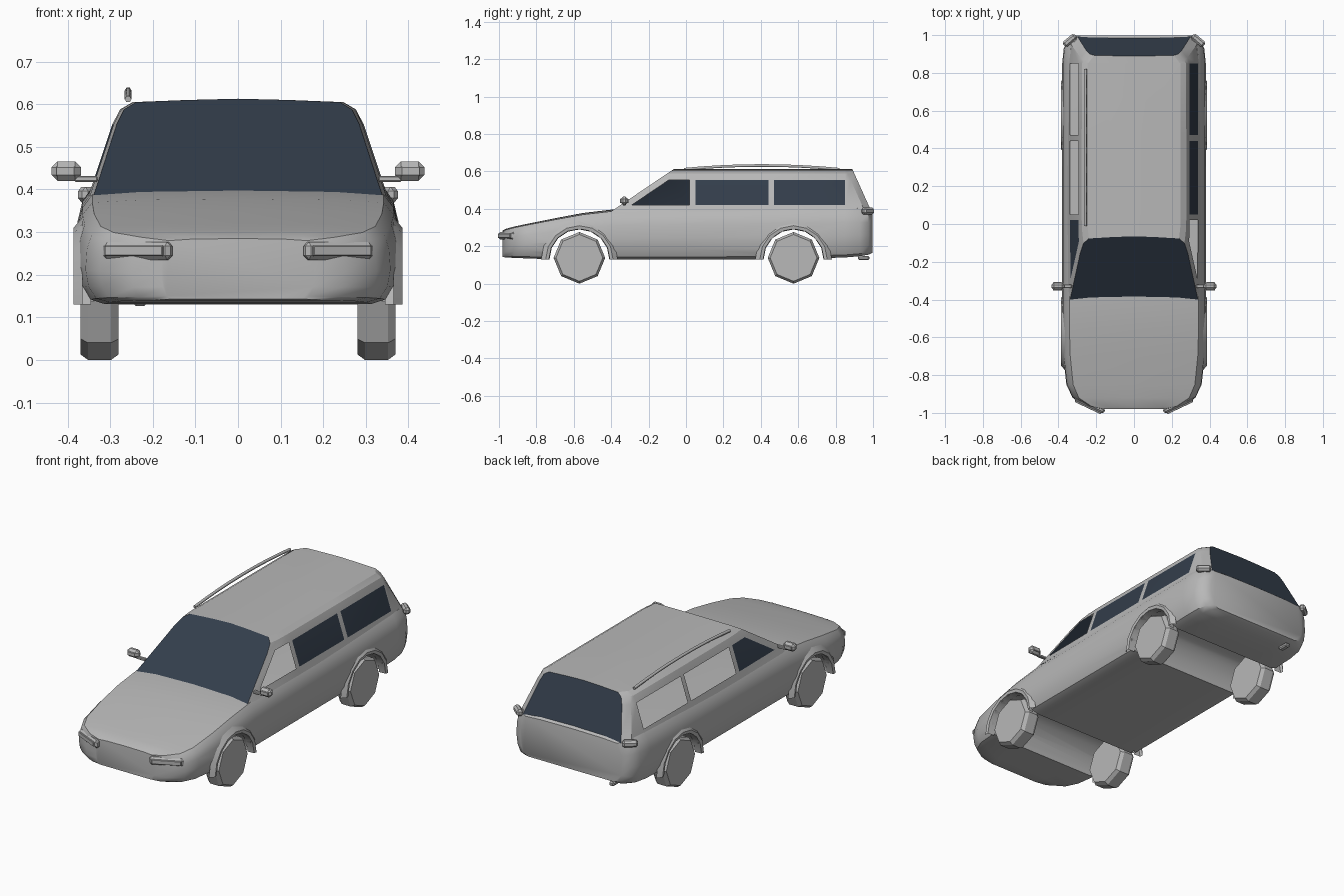
import bpy, bmesh, math
from mathutils import Matrix, Vector

if "Cube" in bpy.data.objects:
    bpy.data.objects.remove(bpy.data.objects["Cube"])


def material(name, r, g, b):
    m = bpy.data.materials.new(name)
    m.use_nodes = True
    m.diffuse_color = (r, g, b, 1)
    m.node_tree.nodes["Principled BSDF"].inputs["Base Color"].default_value = (r, g, b, 1)
    return m


GREY = material("body grey", 0.48, 0.48, 0.48)
GLASS = material("dark glass", 0.033, 0.047, 0.07)


def finish(bm, name, mats=(GREY,), angle=30):
    bmesh.ops.recalc_face_normals(bm, faces=bm.faces)
    mesh = bpy.data.meshes.new(name)
    bm.to_mesh(mesh)
    bm.free()
    ob = bpy.data.objects.new(name, mesh)
    bpy.context.collection.objects.link(ob)
    for m in mats:
        mesh.materials.append(m)
    smooth(ob, angle)
    return ob


def smooth(ob, angle):
    bpy.ops.object.select_all(action='DESELECT')
    bpy.context.view_layer.objects.active = ob
    ob.select_set(True)
    if angle:
        bpy.ops.object.shade_smooth_by_angle(angle=math.radians(angle))


def loft(bm, rings, closed):
    """Bridge equal-length rings of points; returns vertex rows."""
    rows = [[bm.verts.new(p) for p in ring] for ring in rings]
    n = len(rows[0])
    for a, b in zip(rows, rows[1:]):
        for i in range(n if closed else n - 1):
            j = (i + 1) % n
            bm.faces.new((a[i], a[j], b[j], b[i]))
    return rows


def block(name, size, loc, turn=0, bevel=0.01):
    bm = bmesh.new()
    bmesh.ops.create_cube(bm, size=1)
    bmesh.ops.scale(bm, vec=size, verts=bm.verts)
    bmesh.ops.bevel(bm, geom=bm.edges[:], offset=bevel, segments=1, affect='EDGES')
    bm.transform(Matrix.Translation(loc) @ Matrix.Rotation(turn, 4, 'Z'))
    return finish(bm, name, angle=0)


# Lower body: stations of y, half width, bottom, top
STATIONS = [(-0.98, 0.18, 0.143, 0.285), (-0.965, 0.25, 0.14, 0.293), (-0.92, 0.325, 0.138, 0.305),
            (-0.85, 0.358, 0.135, 0.32), (-0.7, 0.375, 0.13, 0.35), (-0.55, 0.38, 0.13, 0.378),
            (-0.38, 0.38, 0.13, 0.398), (0, 0.38, 0.13, 0.405), (0.5, 0.38, 0.13, 0.412),
            (0.85, 0.38, 0.14, 0.415), (0.93, 0.372, 0.147, 0.412), (0.975, 0.35, 0.155, 0.408),
            (0.998, 0.31, 0.165, 0.39)]
# Half section: fraction of width, fraction of height
SECTION = [(0, 0), (0.5, 0), (0.84, 0), (0.93, 0.05), (0.98, 0.2), (1, 0.42), (0.99, 0.68),
           (0.96, 0.85), (0.9, 0.965), (0.6, 0.99), (0, 1)]
bm = bmesh.new()
rings = []
for y, w, lo, hi in STATIONS:
    half = [(w * u, y, lo + (hi - lo) * v) for u, v in SECTION]
    rings.append(half + [(-x, y, z) for x, y, z in half[-2:0:-1]])
rows = loft(bm, rings, True)
bm.faces.new(rows[0])
bm.faces.new(rows[-1])
body = finish(bm, "lower_body", angle=0)

# Wheel tunnels cut across the body
for y in (-0.57, 0.575):
    bm = bmesh.new()
    bmesh.ops.create_cone(bm, cap_ends=True, segments=16, radius1=0.163, radius2=0.163, depth=1)
    bm.transform(Matrix.Translation((0, y, 0.13)) @ Matrix.Rotation(math.pi / 2, 4, 'Y')
                 @ Matrix.Rotation(math.pi / 16, 4, 'Z'))
    cutter = finish(bm, "tunnel_cutter", angle=0)
    cutter.hide_render = True
    mod = body.modifiers.new("tunnel", 'BOOLEAN')
    mod.object = cutter
    mod.solver = 'EXACT'
    bpy.context.view_layer.objects.active = body
    bpy.ops.object.modifier_apply(modifier=mod.name)
    bpy.data.objects.remove(cutter)
smooth(body, 35)

# Cabin: arch profile swept from windscreen to rear glass
ARCH = [(0.348, 0.385), (0.336, 0.42), (0.292, 0.553), (0.274, 0.588), (0.245, 0.605), (0.12, 0.61), (0, 0.613)]


def front_y(z):
    return -0.395 + (z - 0.39) * 1.48


def rear_y(z):
    return 0.985 - (z - 0.4) * 0.45


COLUMNS = [(front_y, 0.975), (lambda z: front_y(z) + 0.06, 1), (lambda z: 0.02, 1.01),
           (lambda z: 0.05, 1.01), (lambda z: 0.44, 1.01), (lambda z: 0.47, 1.01),
           (lambda z: 0.85, 1.005), (lambda z: rear_y(z) - 0.035, 0.97), (rear_y, 0.86)]
bm = bmesh.new()
rings = []
for fy, s in COLUMNS:
    half = [(x * s, fy(z), z) for x, z in ARCH]
    rings.append(half + [(-x, y, z) for x, y, z in half[-2::-1]])
rows = loft(bm, rings, False)
for cap in (rows[0], rows[-1]):
    bm.faces.new(cap).material_index = 1
# Side windows: some glazed, some open
bm.faces.ensure_lookup_table()
span = len(rows[0]) - 1
open_faces = []
for col, glazed_side in ((1, -1), (3, 1), (5, 1)):
    for row, side in ((1, 1), (span - 2, -1)):
        face = bm.faces[col * span + row]
        if side == glazed_side:
            face.material_index = 1
        else:
            open_faces.append(face)
bmesh.ops.delete(bm, geom=open_faces, context='FACES_ONLY')
finish(bm, "cabin", (GREY, GLASS), 25)

# Wheels: chamfered octagons with dished hubs, revolved from a radius/depth profile
TYRE = [(0.105, 0.28), (0.125, 0.28), (0.138, 0.298), (0.138, 0.352), (0.125, 0.37), (0.095, 0.37)]
HUB = [(0.095, 0.365), (0.085, 0.352), (0.05, 0.358), (0.02, 0.362)]


def revolve(name, profile, sides, y, side, angle):
    bm = bmesh.new()
    rows = loft(bm, [[(side * d, y + r * math.sin(k * math.tau / sides),
                       0.138 + r * math.cos(k * math.tau / sides)) for k in range(sides)]
                     for r, d in profile], True)
    bm.faces.new(rows[0])
    bm.faces.new(rows[-1])
    return finish(bm, name, angle=angle)


for side, side_name in ((1, "left"), (-1, "right")):
    for y, end in ((-0.57, "front"), (0.575, "rear")):
        revolve(f"{end}_{side_name}_tyre", TYRE, 8, y, side, 0)
        revolve(f"{end}_{side_name}_hub", HUB, 16, y, side, 30)
        # Arch flare
        bm = bmesh.new()
        ring = []
        for k in range(9):
            a = math.pi * k / 8
            ring.append([(side * d, y + r * math.cos(a), 0.13 + r * math.sin(a))
                         for r, d in ((0.16, 0.345), (0.163, 0.383), (0.18, 0.386), (0.205, 0.365))])
        loft(bm, ring, False)
        finish(bm, f"{end}_{side_name}_arch", angle=25)

    # Lamps and mirrors
    block(f"{side_name}_headlamp", (0.175, 0.03, 0.042), (side * 0.235, -0.955, 0.256), side * 0.44)
    block(f"{side_name}_headlamp_lens", (0.15, 0.012, 0.024), (side * 0.243, -0.969, 0.256), side * 0.44, 0.002)
    block(f"{side_name}_tail_lamp", (0.08, 0.035, 0.036), (side * 0.34, 0.972, 0.388), side * -0.7)
    block(f"{side_name}_mirror", (0.07, 0.04, 0.045), (side * 0.403, -0.33, 0.443), 0, 0.014)
    block(f"{side_name}_mirror_face", (0.045, 0.046, 0.022), (side * 0.405, -0.33, 0.443), 0, 0.002)
    block(f"{side_name}_mirror_stem", (0.055, 0.018, 0.014), (side * 0.357, -0.33, 0.425), 0, 0.003)

# Single bowed roof rail
curve = bpy.data.curves.new("roof_rail", 'CURVE')
curve.dimensions = '3D'
curve.bevel_depth = 0.008
curve.bevel_resolution = 1
curve.use_fill_caps = True
spline = curve.splines.new('POLY')
spline.points.add(8)
for k, p in enumerate(spline.points):
    t = k / 8
    p.co = (-0.258, -0.01 + 0.83 * t, 0.612 + 0.08 * t * (1 - t), 1)
curve.materials.append(GREY)
rail = bpy.data.objects.new("roof_rail", curve)
bpy.context.collection.objects.link(rail)

# Exhaust pipe
block("exhaust", (0.03, 0.06, 0.022), (-0.23, 0.95, 0.137), 0, 0.006)
